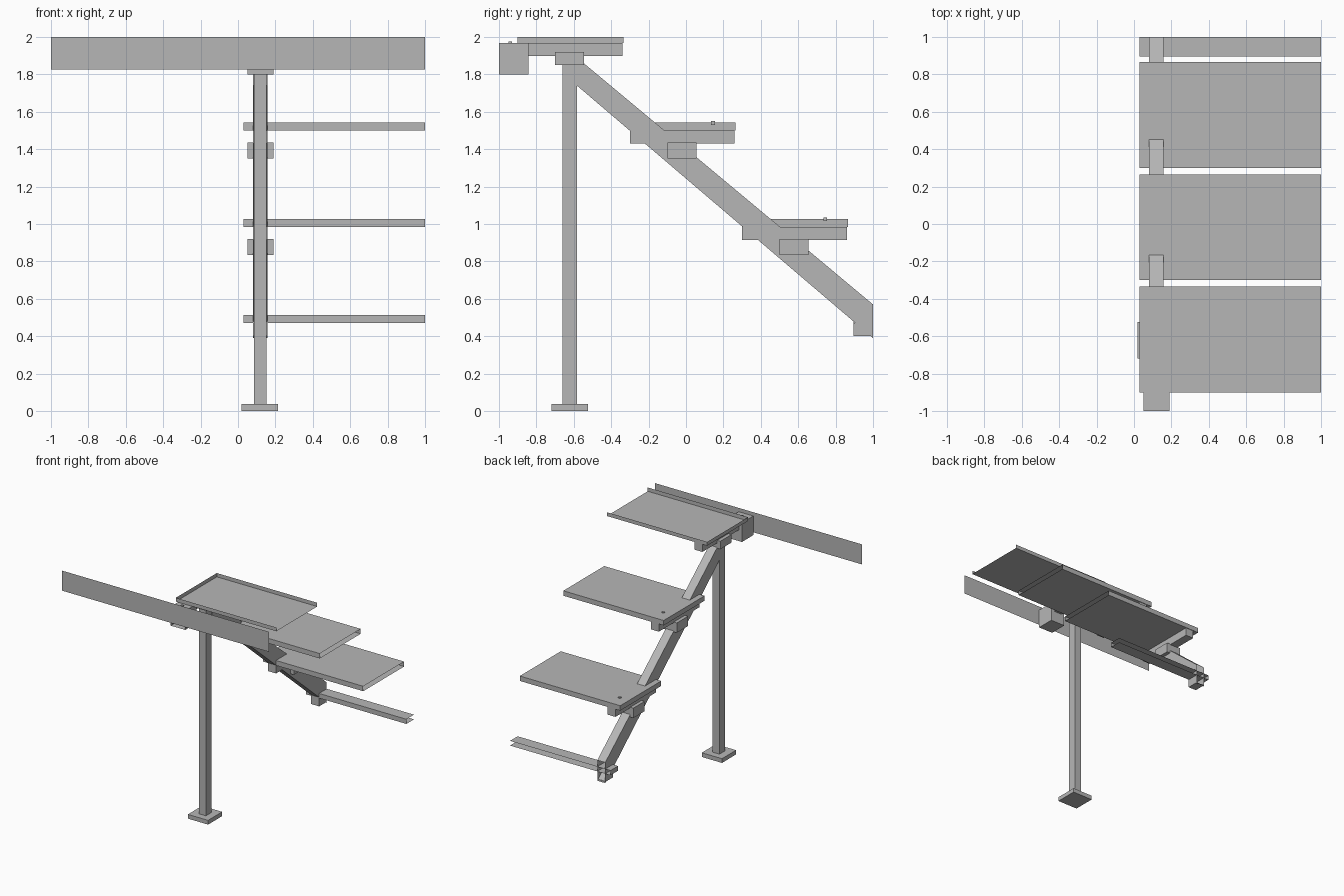
import bpy, bmesh

cube = bpy.data.objects.get("Cube")
if cube:
    bpy.data.objects.remove(cube, do_unlink=True)

GREY = (0.47, 0.47, 0.47, 1.0)
steel = bpy.data.materials.new("steel grey")
steel.use_nodes = True
steel.diffuse_color = GREY
steel.node_tree.nodes["Principled BSDF"].inputs["Base Color"].default_value = GREY


def finish(name, bm):
    bmesh.ops.recalc_face_normals(bm, faces=bm.faces)
    mesh = bpy.data.meshes.new(name)
    bm.to_mesh(mesh)
    bm.free()
    mesh.materials.append(steel)
    obj = bpy.data.objects.new(name, mesh)
    bpy.context.collection.objects.link(obj)
    return obj


def prism(name, profile, x0, x1, open_sides=""):
    """Extrude a (y, z) outline along x; open_sides lists removed ends, e.g. '+x-y'."""
    bm = bmesh.new()
    base = bm.faces.new([bm.verts.new((x0, y, z)) for y, z in profile])
    out = bmesh.ops.extrude_face_region(bm, geom=[base], use_keep_orig=True)
    verts = [v for v in out["geom"] if isinstance(v, bmesh.types.BMVert)]
    bmesh.ops.translate(bm, verts=verts, vec=(x1 - x0, 0, 0))
    bmesh.ops.recalc_face_normals(bm, faces=bm.faces)
    bm.normal_update()
    drop = []
    for f in bm.faces:
        for axis, letter in enumerate("xyz"):
            if (f.normal[axis] > 0.99 and "+" + letter in open_sides) or \
               (f.normal[axis] < -0.99 and "-" + letter in open_sides):
                drop.append(f)
    bmesh.ops.delete(bm, geom=drop, context="FACES")
    return finish(name, bm)


def box(name, x, y, z, open_sides=""):
    outline = [(y[0], z[0]), (y[1], z[0]), (y[1], z[1]), (y[0], z[1])]
    return prism(name, outline, x[0], x[1], open_sides)


ARM = (0.08, 0.157)      # width of stringer and arms
CLAMP = (0.05, 0.19)     # width of clamps
TREAD = (0.03, 1.0)      # width of treads

# Post and foot
box("base_plate", (0.02, 0.215), (-0.72, -0.525), (0, 0.037))
box("post", (0.085, 0.152), (-0.66, -0.583), (0.037, 1.85))

# Sloping stringer, open at the lower end
prism("stringer", [(-0.583, 1.74), (1, 0.39), (1, 0.57), (-0.583, 1.89)],
      ARM[0], ARM[1], "+y")

# Treads with supporting arm and clamp: front edge, top of the arm
for i, (y, z) in enumerate([(-0.9, 1.967), (-0.3, 1.5), (0.3, 0.985)]):
    top = i == 0
    n = str(i + 1)
    box("tread_" + n, TREAD, (y, y + 0.565), (z, 2.0 if top else z + 0.043),
        "+x+z" if top else "+x")
    box("tread_arm_" + n, ARM, (y, y + 0.56), (z - 0.07, z))
    box("clamp_" + n, CLAMP, (y + 0.2, y + 0.355), (z - 0.15, z - 0.064) if not top
        else (1.85, 1.92))
    if not top:
        box("tread_bolt_" + n, (0.108, 0.128), (y + 0.435, y + 0.455),
            (z + 0.03, z + 0.05))

# Lowest step, cut off at the back
box("tread_4", TREAD, (0.895, 1), (0.472, 0.513), "+x+y")
box("tread_arm_4", ARM, (0.895, 1), (0.4, 0.472), "+y")

# Landing edge board with its bracket and bolt
bm = bmesh.new()
bm.faces.new([bm.verts.new((x, -1, z))
              for x, z in [(-1, 1.825), (1, 1.825), (1, 2), (-1, 2)]])
finish("edge_board", bm)
box("board_bracket", CLAMP, (-1, -0.843), (1.8, 1.967), "-y")
box("bracket_bolt", (0.108, 0.128), (-0.95, -0.93), (1.96, 1.975))
